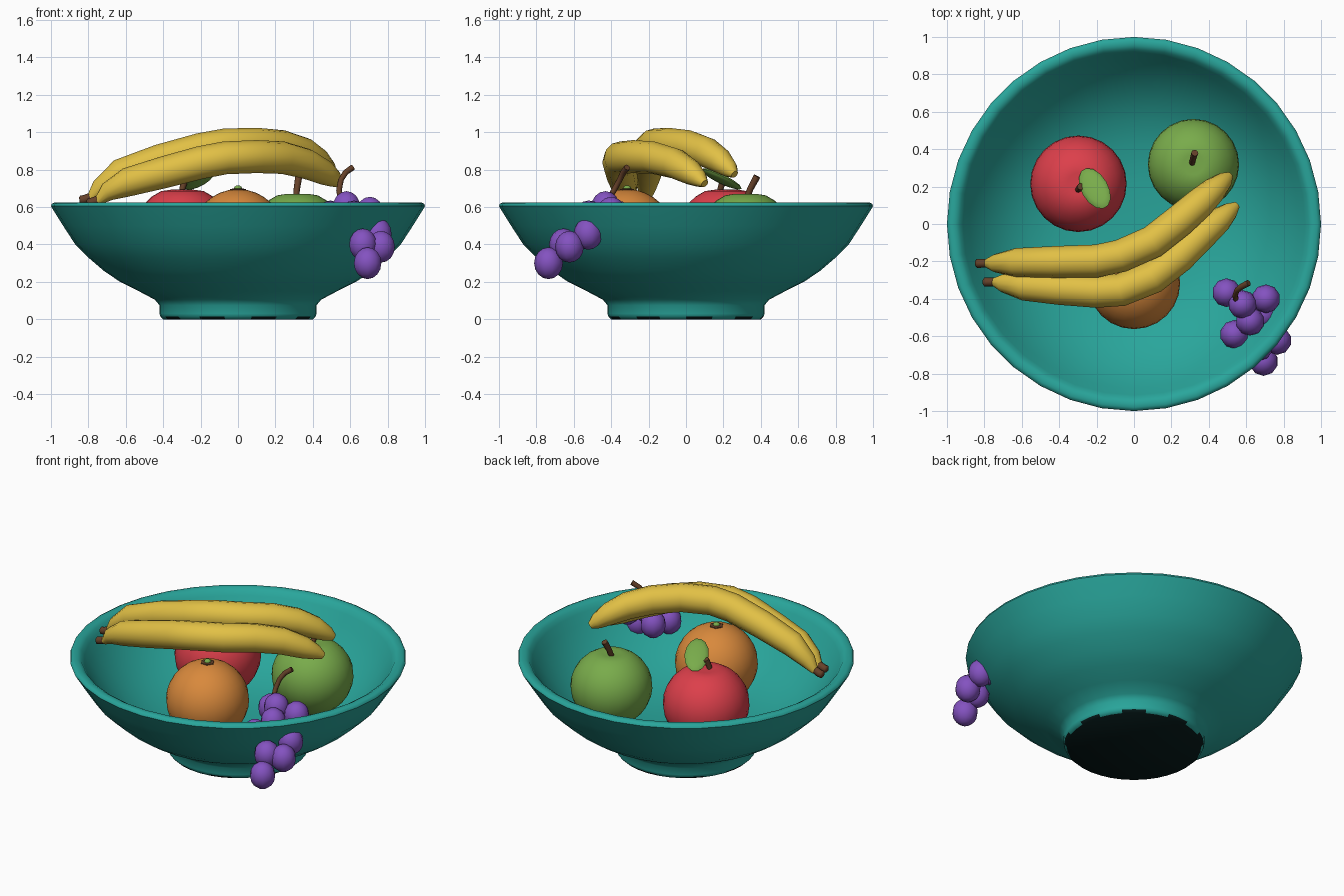
import bpy, bmesh, math
from mathutils import Vector, Matrix

cube = bpy.data.objects.get("Cube")
if cube:
    bpy.data.objects.remove(cube)


def material(name, rgb):
    m = bpy.data.materials.new(name)
    m.use_nodes = True
    m.diffuse_color = (*rgb, 1)
    m.node_tree.nodes["Principled BSDF"].inputs["Base Color"].default_value = (*rgb, 1)
    return m


TEAL = material("teal glaze", (0.022, 0.38, 0.33))
DARK = material("dark foot", (0.002, 0.011, 0.011))
RED = material("apple red", (0.72, 0.05, 0.07))
GREEN = material("fresh green", (0.19, 0.41, 0.07))
ORANGE = material("orange peel", (0.69, 0.25, 0.045))
YELLOW = material("banana yellow", (0.76, 0.53, 0.06))
PURPLE = material("grape purple", (0.23, 0.085, 0.53))
BROWN = material("stem brown", (0.13, 0.052, 0.022))


def finish(bm, name, mats, angle=50):
    bmesh.ops.remove_doubles(bm, verts=bm.verts, dist=0.0001)
    bmesh.ops.recalc_face_normals(bm, faces=bm.faces)
    mesh = bpy.data.meshes.new(name)
    bm.to_mesh(mesh)
    bm.free()
    for m in mats:
        mesh.materials.append(m)
    ob = bpy.data.objects.new(name, mesh)
    bpy.context.collection.objects.link(ob)
    bpy.ops.object.select_all(action="DESELECT")
    ob.select_set(True)
    bpy.context.view_layer.objects.active = ob
    bpy.ops.object.shade_smooth_by_angle(angle=math.radians(angle))


def bridge(bm, rings):
    for a, b in zip(rings, rings[1:]):
        for i in range(len(a)):
            j = (i + 1) % len(a)
            bm.faces.new((a[i], a[j], b[j], b[i]))


def lathe(name, profile, sides, mats, at=(0, 0, 0), rule=None):
    """Spin a (radius, height) profile about the vertical axis."""
    bm = bmesh.new()
    turn = [2 * math.pi * i / sides for i in range(sides)]
    bridge(bm, [[bm.verts.new(Vector(at) + Vector((r * math.cos(t), r * math.sin(t), z)))
                 for t in turn] for r, z in profile])
    if rule:
        for f in bm.faces:
            f.material_index = rule(f.calc_center_median())
    finish(bm, name, mats)


def tube(name, points, radii, sides, mat):
    """Sweep a circle of varying radius along a path, with closed ends."""
    bm = bmesh.new()
    pts = [Vector(p) for p in points]
    whole = (pts[-1] - pts[0]).normalized()
    ref = Vector((0, 0, 1)) if abs(whole.z) < 0.6 else Vector((1, 0, 0))
    rings = []
    for k, (p, r) in enumerate(zip(pts, radii)):
        d = (pts[min(k + 1, len(pts) - 1)] - pts[max(k - 1, 0)]).normalized()
        side = d.cross(ref).normalized()
        up = side.cross(d)
        rings.append([bm.verts.new(p + r * (math.cos(t) * side + math.sin(t) * up))
                      for t in (2 * math.pi * i / sides for i in range(sides))])
    bridge(bm, rings)
    bm.faces.new(rings[0])
    bm.faces.new(rings[-1])
    finish(bm, name, [mat])


def ball(name, at, size, mat, u=10, v=8, turn=Matrix.Identity(4)):
    bm = bmesh.new()
    bmesh.ops.create_uvsphere(bm, u_segments=u, v_segments=v, radius=1)
    bm.transform(Matrix.Translation(at) @ turn @ Matrix.Diagonal((*size, 1)))
    finish(bm, name, [mat], 60)


# Bowl with foot, thick rounded rim and hollow inside
bowl_profile = [
    (0, 0), (0.40, 0), (0.415, 0.015), (0.42, 0.03), (0.42, 0.075), (0.445, 0.105),
    (0.53, 0.15), (0.63, 0.2), (0.715, 0.257), (0.80, 0.33), (0.87, 0.40), (0.935, 0.5),
    (0.985, 0.58), (1.0, 0.605), (0.995, 0.618), (0.98, 0.625), (0.955, 0.625),
    (0.933, 0.612), (0.915, 0.585), (0.88, 0.53), (0.83, 0.46), (0.76, 0.385),
    (0.67, 0.31), (0.56, 0.25), (0.42, 0.203), (0.22, 0.18), (0, 0.175)]


def foot_rule(c):
    """Dark underside, with worn dark patches round the foot's bottom edge."""
    if c.z < 0.004:
        return 1
    return int(c.z < 0.015 and math.sin(9 * math.atan2(c.y, c.x)) > -0.2)


lathe("bowl", bowl_profile, 36, [TEAL, DARK], rule=foot_rule)


# Apples: round body with a dimple at each end
def apple(name, at, r, mat):
    profile = []
    for k in range(15):
        t = math.pi * k / 14
        s = math.sin(t)
        dip = 0.12 * math.exp(-(s / 0.22) ** 2)
        profile.append((r * s * (1 + 0.03 * math.cos(t)), r * math.cos(t) * (0.97 - dip)))
    lathe(name, profile, 24, [mat], at)


apple("red_apple", (-0.297, 0.215, 0.46), 0.258, RED)
apple("green_apple", (0.318, 0.318, 0.45), 0.244, GREEN)
tube("red_apple_stem", [(-0.305, 0.18, 0.65), (-0.297, 0.185, 0.70), (-0.285, 0.20, 0.745)],
     [0.015, 0.016, 0.019], 8, BROWN)
tube("green_apple_stem", [(0.31, 0.325, 0.65), (0.315, 0.345, 0.70), (0.325, 0.38, 0.765)],
     [0.016, 0.017, 0.019], 8, BROWN)

# Leaf on the red apple: a thin oval aligned to its midrib
rib = Vector((0.12, -0.21, 0.11)).normalized()
across = rib.cross(Vector((0, 0, 1))).normalized()
frame = Matrix((rib, across, rib.cross(across))).transposed().to_4x4()
ball("apple_leaf", (-0.21, 0.19, 0.75), (0.13, 0.072, 0.02), GREEN, 14, 8, frame)

# Orange with its calyx
ball("orange", (0, -0.315, 0.452), (0.247, 0.247, 0.244), ORANGE, 24, 16)
lathe("orange_calyx", [(0, 0.688), (0.044, 0.680), (0.042, 0.697), (0, 0.701)], 6,
      [BROWN], (0, -0.315, 0))
ball("orange_button", (0, -0.315, 0.70), (0.022, 0.022, 0.016), GREEN, 8, 6)

# Bananas: tapered sweeps with dark stalks
thickness = [0.022, 0.05, 0.077, 0.085, 0.088, 0.088, 0.088, 0.087, 0.082, 0.068, 0.046, 0.021]
back_path = [
    (-0.79, -0.21, 0.645), (-0.74, -0.21, 0.70), (-0.63, -0.206, 0.78), (-0.42, -0.203, 0.85),
    (-0.2, -0.198, 0.908), (-0.07, -0.17, 0.932), (0.1, -0.095, 0.936), (0.24, 0.015, 0.924),
    (0.35, 0.11, 0.892), (0.43, 0.185, 0.845), (0.485, 0.235, 0.80), (0.512, 0.26, 0.775)]
front_path = [
    (-0.75, -0.31, 0.63), (-0.70, -0.316, 0.68), (-0.59, -0.332, 0.733), (-0.4, -0.347, 0.785),
    (-0.2, -0.36, 0.838), (-0.07, -0.352, 0.863), (0.1, -0.285, 0.87), (0.24, -0.175, 0.864),
    (0.36, -0.06, 0.833), (0.46, 0.025, 0.785), (0.515, 0.072, 0.75), (0.548, 0.1, 0.725)]
for name, path in (("back_banana", back_path), ("front_banana", front_path)):
    tube(name, path, thickness, 12, YELLOW)
    base = Vector(path[0])
    stalk = [(-0.058, 0, -0.008), (-0.05, 0, -0.007), (-0.03, 0, -0.004), (0.015, 0, 0.015)]
    tube(name + "_stalk", [base + Vector(s) for s in stalk],
         [0.014, 0.024, 0.024, 0.022], 8, BROWN)

# Grapes: a bunch inside the rim and a few hanging outside
grapes = [
    (0.58, -0.43, 0.60), (0.705, -0.40, 0.57), (0.495, -0.367, 0.55), (0.62, -0.52, 0.55),
    (0.537, -0.59, 0.48), (0.69, -0.485, 0.47),
    (0.748, -0.523, 0.457), (0.765, -0.623, 0.388), (0.668, -0.655, 0.40), (0.693, -0.735, 0.30)]
for n, spot in enumerate(grapes, 1):
    ball(f"grape_{n}", spot, (0.077, 0.077, 0.085), PURPLE)
tube("grape_stem", [(0.55, -0.42, 0.63), (0.54, -0.385, 0.69), (0.55, -0.355, 0.745),
                    (0.575, -0.335, 0.785), (0.613, -0.315, 0.812)],
     [0.015, 0.015, 0.015, 0.016, 0.017], 8, BROWN)
